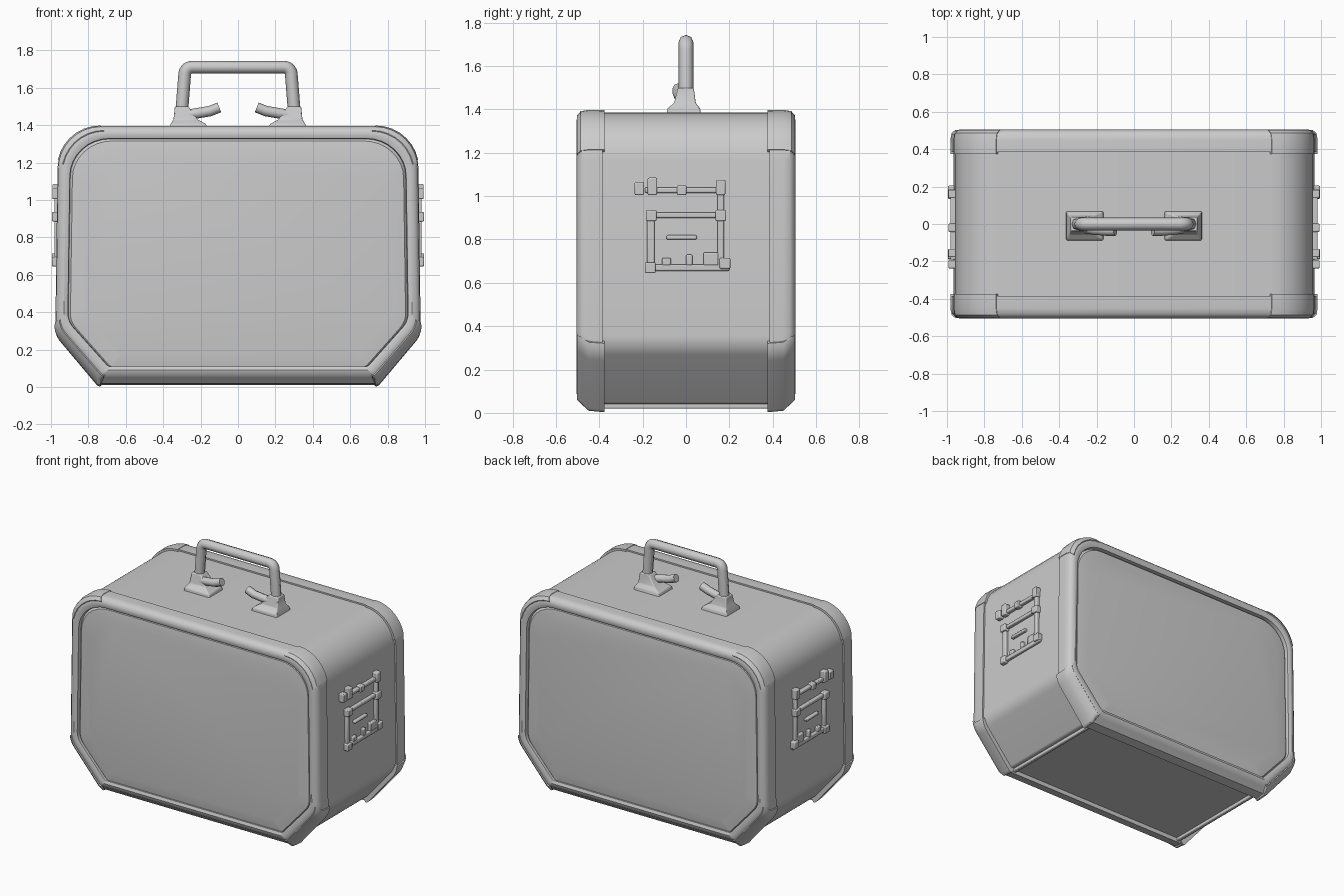
import bpy, bmesh
from math import cos, sin, pi
from mathutils import Vector

if "Cube" in bpy.data.objects:
    bpy.data.objects.remove(bpy.data.objects["Cube"])

N = 8  # segments per rounded corner


def fillet(prev, p, nxt, r, n=N):
    """Round corner p by a curve tangent to both neighbouring edges."""
    prev, p, nxt = Vector(prev), Vector(p), Vector(nxt)
    a, b = (prev - p).normalized(), (nxt - p).normalized()
    half = a.angle(b) / 2
    t = r / (sin(half) / cos(half))
    centre = p + (a + b).normalized() * (r / sin(half))
    s, e = p + a * t - centre, p + b * t - centre
    ang = s.angle(e)
    return [centre + (s * sin((1 - k / n) * ang) + e * sin(k / n * ang)) / sin(ang)
            for k in range(n + 1)]


def finish(name, bm, mirror=(False, False), bevel=0.0, angle=35):
    bmesh.ops.recalc_face_normals(bm, faces=bm.faces)
    me = bpy.data.meshes.new(name)
    bm.to_mesh(me)
    bm.free()
    ob = bpy.data.objects.new(name, me)
    bpy.context.collection.objects.link(ob)
    smooth(ob, angle)
    if bevel:
        m = ob.modifiers.new("bevel", 'BEVEL')
        m.width, m.segments = bevel, 2
    if any(mirror):
        m = ob.modifiers.new("mirror", 'MIRROR')
        m.use_axis = (mirror[0], mirror[1], False)
        m.use_mirror_merge = False
    return ob


def smooth(ob, angle=35):
    bpy.ops.object.select_all(action='DESELECT')
    ob.select_set(True)
    bpy.context.view_layer.objects.active = ob
    bpy.ops.object.shade_smooth_by_angle(angle=angle * pi / 180)


# Case outline: chamfered bottom corners, rounded top corners
corners = [((0.745, 0.01), 0.03), ((0.977, 0.285), 0.14), ((0.962, 1.395), 0.23)]
chain = [(-0.745, 0.01)] + [c for c, r in corners] + [(-0.962, 1.395)]
right = []
for i, (c, r) in enumerate(corners):
    right += fillet(chain[i], c, chain[i + 2], r)
outline = right + [Vector((-p.x, p.y)) for p in reversed(right)]


def loft(name, sections, pts, loop_pts, loop_secs, mirror):
    """Sections are (y, inset, bottom lift) copies of the outline, skinned together."""
    bm = bmesh.new()
    grid = [[bm.verts.new((p.x * (1 - d / 0.97), y,
                           0.01 + lift + (p.y - 0.01) * (1.385 - d - lift) / 1.385))
             for p in pts] for y, d, lift in sections]
    m, n = len(sections), len(pts)
    for i in range(m if loop_secs else m - 1):
        for j in range(n if loop_pts else n - 1):
            i2, j2 = (i + 1) % m, (j + 1) % n
            bm.faces.new((grid[i][j], grid[i][j2], grid[i2][j2], grid[i2][j]))
    if not loop_secs:
        bm.faces.new(grid[0])
        bm.faces.new(grid[-1])
    if not loop_pts:
        bm.faces.new([row[0] for row in grid])
        bm.faces.new([row[-1] for row in grid])
    return finish(name, bm, mirror)


# Main case shell with softly raised front and back panels
half = [(0.495, 0.15, 0.16), (0.485, 0.08, 0.10), (0.45, 0.05, 0.07), (0.40, 0.010, 0.03)]
loft("case_body", half + [(-y, d, l) for y, d, l in reversed(half)],
     outline, True, False, (False, False))

# Rims around front and back
loft("rim", [(-0.385, 0.0, 0.0), (-0.45, 0.0, 0.01), (-0.48, 0.004, 0.04),
             (-0.498, 0.02, 0.055), (-0.505, 0.045, 0.08), (-0.497, 0.066, 0.10),
             (-0.46, 0.07, 0.10), (-0.385, 0.05, 0.05)], outline, True, True, (False, True))

# Corner guards over the rims
guard = [(-0.375, -0.005, -0.007), (-0.45, -0.006, 0.0), (-0.486, 0.0, 0.035),
         (-0.503, 0.02, 0.05), (-0.49, 0.04, 0.06), (-0.375, 0.03, 0.03)]
loft("bottom_corner_guard", guard, right[:2 * N + 1], False, True, (True, True))
top_guard = [(y, d + 0.003, 0.0) for y, d, l in guard]
loft("top_corner_guard", top_guard, right[2 * N + 3:], False, True, (True, True))


def boxes(name, items, mirror=(True, False), bevel=0.006):
    """Each item is (min corner, max corner); joined into one object."""
    bm = bmesh.new()
    for lo, hi in items:
        vs = bmesh.ops.create_cube(bm, size=1)["verts"]
        for v in vs:
            v.co = [lo[k] + (v.co[k] + 0.5) * (hi[k] - lo[k]) for k in range(3)]
    return finish(name, bm, mirror, bevel)


# Raised seams across the underside
boxes("bottom_seam", [((0.69, -0.40, 0.02), (0.715, 0.40, 0.05))])


def side_bar(y0, y1, z0, z1, x=0.982):
    return ((0.94, y0, z0), (x, y1, z1))


# Side latch: square frame, upright and hinge bar
boxes("side_latch_frame", [
    side_bar(-0.175, 0.17, 0.90, 0.925), side_bar(-0.185, 0.20, 0.655, 0.685),
    side_bar(-0.18, -0.145, 0.65, 0.92), side_bar(0.145, 0.175, 0.67, 1.04),
    side_bar(-0.09, 0.05, 0.80, 0.82), side_bar(-0.11, -0.07, 0.68, 0.715),
    side_bar(0.00, 0.03, 0.68, 0.73), side_bar(0.08, 0.15, 0.68, 0.74)])
boxes("side_latch_hinge", [side_bar(-0.19, 0.18, 1.015, 1.04)] + [
    side_bar(y - 0.022, y + 0.022, 1.005, z, 0.993)
    for y, z in ((-0.215, 1.065), (-0.155, 1.085), (-0.02, 1.05), (0.16, 1.075))])
boxes("side_latch_knuckle", [side_bar(y - 0.025, y + 0.025, z - 0.025, z + 0.025, 0.995)
                             for y, z in ((-0.16, 0.91), (0.16, 0.91),
                                          (-0.165, 0.67), (0.18, 0.69))])


def tube(name, pts, depth, mirror=False):
    """Sweep a rounded bar along points, as a mesh."""
    cu = bpy.data.curves.new(name, 'CURVE')
    cu.dimensions = '3D'
    cu.bevel_depth, cu.bevel_resolution, cu.use_fill_caps = depth, 2, True
    sp = cu.splines.new('POLY')
    sp.points.add(len(pts) - 1)
    for q, p in zip(sp.points, pts):
        q.co = (*p, 1)
    ob = bpy.data.objects.new(name, cu)
    bpy.context.collection.objects.link(ob)
    bpy.ops.object.select_all(action='DESELECT')
    ob.select_set(True)
    bpy.context.view_layer.objects.active = ob
    bpy.ops.object.convert(target='MESH')
    ob = bpy.context.object
    smooth(ob, 50)
    if mirror:
        ob.modifiers.new("mirror", 'MIRROR').use_mirror_merge = False


# Carry handle: rounded arch
arc = fillet((0.305, 1.42), (0.282, 1.71), (0, 1.712), 0.04, 5)
arch = [Vector((0.305, 1.42))] + arc
arch += [Vector((-p.x, p.y)) for p in reversed(arch)]
tube("carry_handle", [(p.x, 0, p.y) for p in arch], 0.034)

# Inward hooks at the handle feet
tube("handle_hook", [(0.30, -0.015, 1.45), (0.21, -0.03, 1.465),
                     (0.15, -0.035, 1.475), (0.10, -0.035, 1.495)], 0.028, True)

# Flared feet joining the handle to the case
bm = bmesh.new()
rings = [(0.16, 0.365, -0.09, 0.07, 1.37), (0.17, 0.36, -0.085, 0.065, 1.405),
         (0.215, 0.345, -0.055, 0.045, 1.43), (0.265, 0.338, -0.037, 0.036, 1.50)]
loops = [[bm.verts.new(c) for c in ((a, c0, z), (b, c0, z), (b, c1, z), (a, c1, z))]
         for a, b, c0, c1, z in rings]
for lo, hi in zip(loops, loops[1:]):
    for j in range(4):
        bm.faces.new((lo[j], lo[(j + 1) % 4], hi[(j + 1) % 4], hi[j]))
bm.faces.new(loops[0])
bm.faces.new(loops[-1])
finish("handle_foot", bm, (True, False), 0.006)
